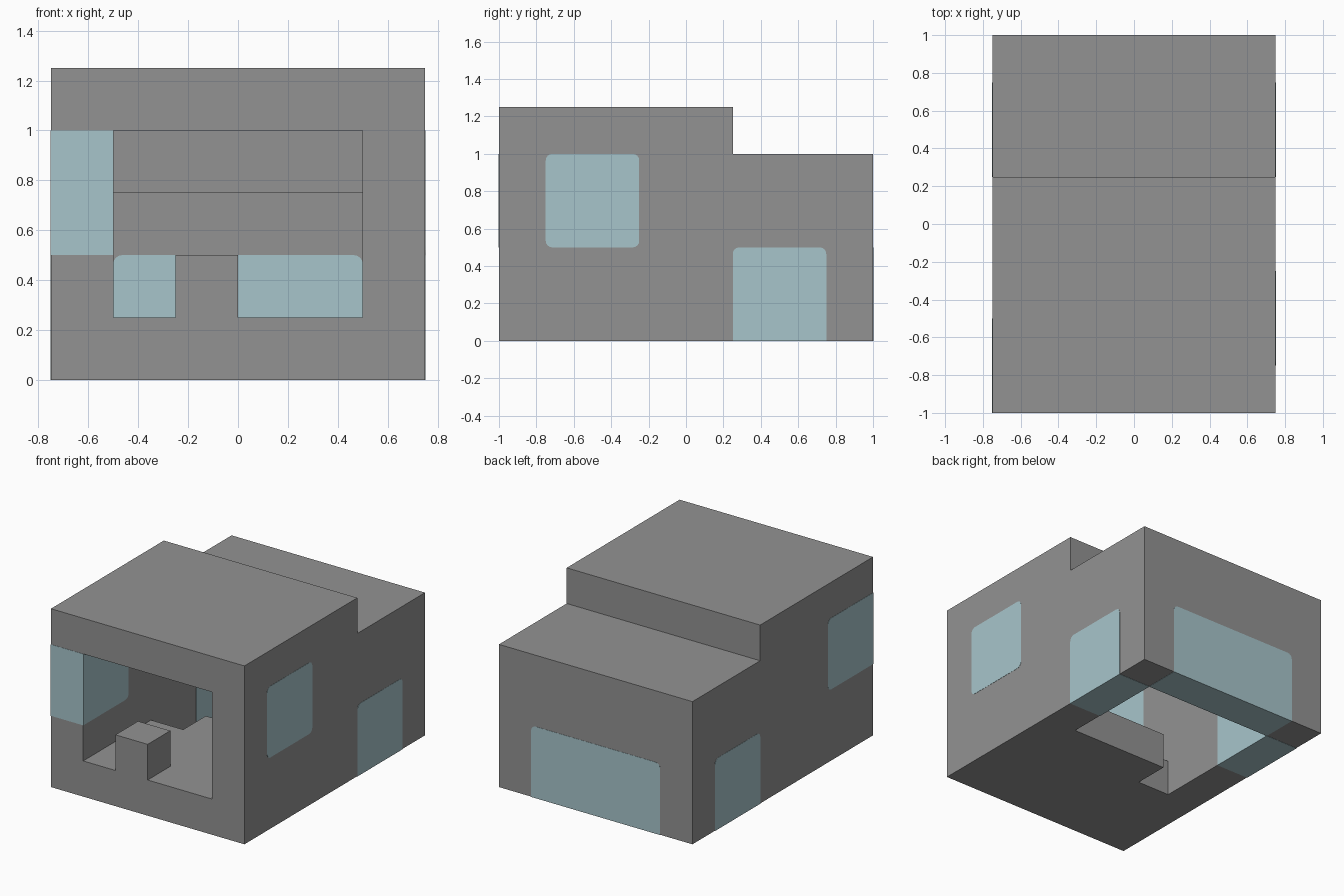
import bpy, bmesh
from mathutils import Vector

old = bpy.data.objects.get("Cube")
if old:
    bpy.data.objects.remove(old, do_unlink=True)

PROUD = 0.0015   # how far the glass stands out of the wall
RADIUS = 0.035   # rounding of the window corners


def material(name, rgb):
    mat = bpy.data.materials.new(name)
    mat.use_nodes = True
    mat.diffuse_color = (*rgb, 1)
    mat.node_tree.nodes["Principled BSDF"].inputs["Base Color"].default_value = (*rgb, 1)
    return mat


grey = material("grey", (0.29, 0.29, 0.29))
glass = material("pale_blue", (0.39, 0.56, 0.60))


def add_object(name, bm, mat):
    bmesh.ops.recalc_face_normals(bm, faces=bm.faces)
    mesh = bpy.data.meshes.new(name)
    bm.to_mesh(mesh)
    bm.free()
    mesh.materials.append(mat)
    obj = bpy.data.objects.new(name, mesh)
    bpy.context.collection.objects.link(obj)
    return obj


def extrude_x(name, profile, half_width, mat):
    """Side profile of (y, z) points, extruded across the width."""
    bm = bmesh.new()
    face = bm.faces.new([bm.verts.new((-half_width, y, z)) for y, z in profile])
    out = bmesh.ops.extrude_face_region(bm, geom=[face])
    moved = [v for v in out["geom"] if isinstance(v, bmesh.types.BMVert)]
    bmesh.ops.translate(bm, verts=moved, vec=(2 * half_width, 0, 0))
    return add_object(name, bm, mat)


def box_mesh(lo, hi):
    lo, hi = Vector(lo), Vector(hi)
    bm = bmesh.new()
    bmesh.ops.create_cube(bm, size=1)
    for v in bm.verts:
        v.co = (lo + hi) / 2 + v.co * (hi - lo)
    return bm


def pane(name, lo, hi, axis, rounded):
    """Glass block through a wall; 'rounded' picks the through-edges to round."""
    lo, hi = Vector(lo), Vector(hi)
    lo[axis] -= PROUD
    hi[axis] += PROUD
    if lo.z == 0:
        lo.z -= PROUD
    if lo.y == -1:
        lo.y -= PROUD
    bm = box_mesh(lo, hi)
    edges = []
    for e in bm.edges:
        a, b = (v.co for v in e.verts)
        if abs(a[axis] - b[axis]) > 0.1 and rounded((a + b) / 2):
            edges.append(e)
    bmesh.ops.bevel(bm, geom=edges, offset=RADIUS, segments=4, profile=0.5, affect='EDGES')
    return add_object(name, bm, glass)


def cut(target, cutter):
    mod = target.modifiers.new("cut", 'BOOLEAN')
    mod.operation = 'DIFFERENCE'
    mod.solver = 'EXACT'
    mod.object = cutter
    cutter.hide_render = True
    cutter.hide_set(True)


# Stepped shell with an open front and a tunnel that opens downwards at the rear
shell = extrude_x("shell", [(-1, 0), (1, 0), (1, 1), (0.25, 1), (0.25, 1.25), (-1, 1.25)], 0.75, grey)
cavity = extrude_x("cavity_cutter", [(-1.1, 0.25), (0, 0.25), (0, -0.1), (0.75, -0.1), (0.75, 0.75),
                                     (0, 0.75), (0, 1), (-1.1, 1)], 0.5, grey)
notch = add_object("floor_notch_cutter", box_mesh((-0.5, -0.25, -0.1), (-0.25, 0.1, 0.4)), grey)
cut(shell, cavity)
cut(shell, notch)

# Apply the cuts and drop the helpers
bpy.context.view_layer.update()
cut_mesh = bpy.data.meshes.new_from_object(shell.evaluated_get(bpy.context.evaluated_depsgraph_get()))
shell.modifiers.clear()
shell.data = cut_mesh
for helper in (cavity, notch):
    bpy.data.objects.remove(helper, do_unlink=True)

# Small block on the front edge of the floor
add_object("floor_block", box_mesh((-0.25, -1, 0.25), (0, -0.75, 0.5)), grey)

# Rear side windows on both walls, and the wide back window
top_only = lambda p: p.z > 0.25
for name, x in (("left", 0.5), ("right", -0.75)):
    pane(name + "_rear_window", (x, 0.25, 0), (x + 0.25, 0.75, 0.5), 0, top_only)
pane("back_window", (-0.5, 0.75, 0), (0.5, 1, 0.5), 1, top_only)

# Upper front windows: one in the left wall, one wrapping the right front corner
pane("left_front_window", (0.5, -0.75, 0.5), (0.75, -0.25, 1), 0, lambda p: True)
pane("right_corner_window", (-0.75, -1, 0.5), (-0.5, -0.5, 1), 0, lambda p: p.y > -0.75)
